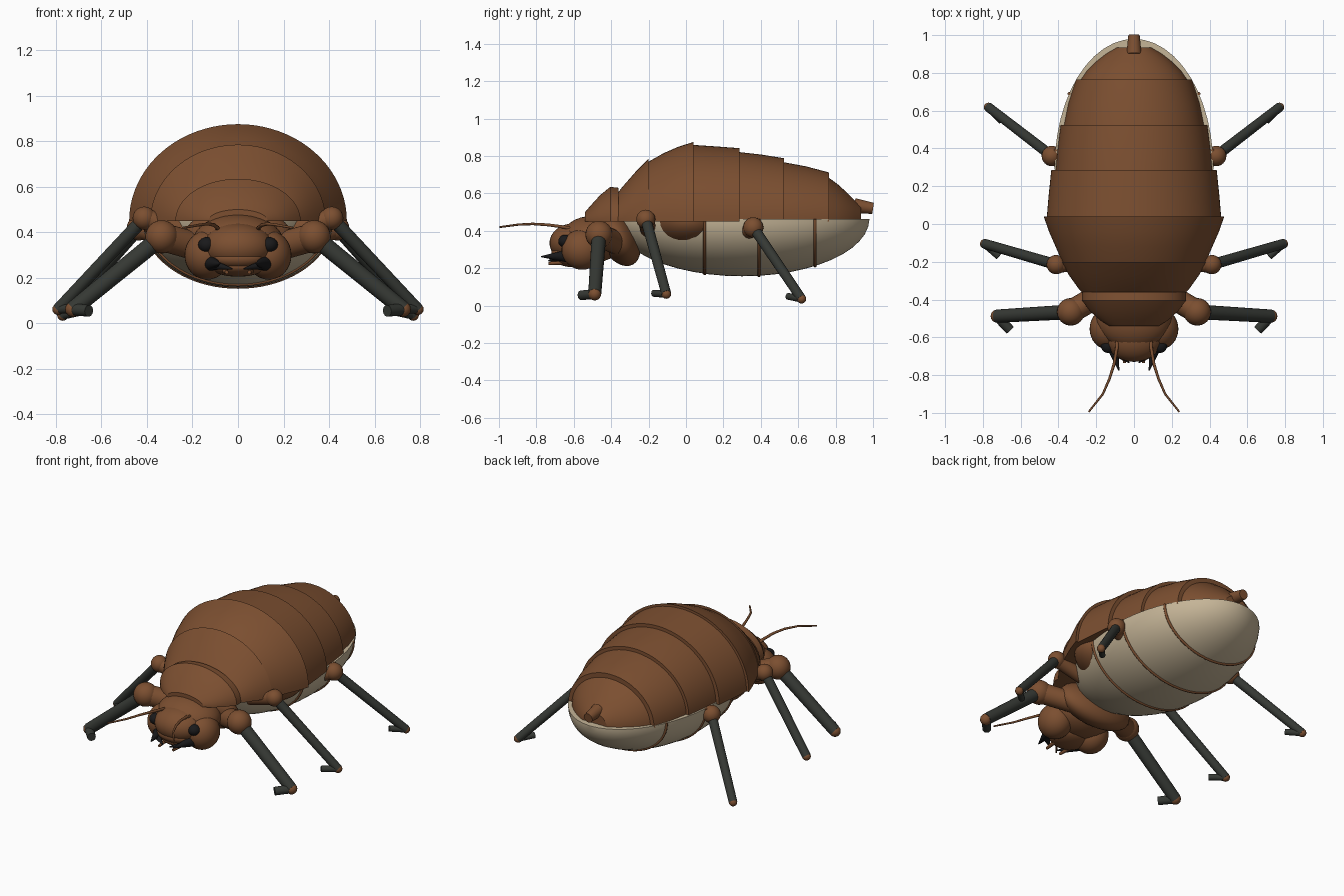
import bpy, math
from mathutils import Vector

if "Cube" in bpy.data.objects:
    bpy.data.objects.remove(bpy.data.objects["Cube"])


def mat(name, c):
    m = bpy.data.materials.new(name)
    m.diffuse_color = (*c, 1)
    m.use_nodes = True
    m.node_tree.nodes["Principled BSDF"].inputs["Base Color"].default_value = m.diffuse_color
    return m


BROWN = mat("brown_shell", (0.20, 0.078, 0.03))
PALE = mat("pale_belly", (0.56, 0.46, 0.31))
DARK = mat("dark_leg", (0.036, 0.04, 0.034))
BLACK = mat("black_eye", (0.01, 0.01, 0.011))


def finish(ob, name, m, angle=40):
    ob.name = name
    ob.data.materials.clear()
    ob.data.materials.append(m)
    bpy.ops.object.select_all(action='DESELECT')
    ob.select_set(True)
    bpy.context.view_layer.objects.active = ob
    bpy.ops.object.shade_smooth_by_angle(angle=math.radians(angle))
    return ob


def mesh_object(name, verts, faces, m, angle=40):
    me = bpy.data.meshes.new(name)
    me.from_pydata(verts, [], faces)
    ob = bpy.data.objects.new(name, me)
    bpy.context.collection.objects.link(ob)
    return finish(ob, name, m, angle)


def ball(name, loc, r, m, tilt=0, seg=32):
    bpy.ops.mesh.primitive_uv_sphere_add(segments=seg, ring_count=seg // 2, location=loc, rotation=(tilt, 0, 0))
    ob = bpy.context.object
    ob.scale = r if isinstance(r, tuple) else (r, r, r)
    return finish(ob, name, m)


def rod(name, a, b, r1, r2, m):
    a, b = Vector(a), Vector(b)
    d = b - a
    bpy.ops.mesh.primitive_cone_add(vertices=20, radius1=r1, radius2=r2, depth=d.length, location=(a + b) / 2)
    ob = bpy.context.object
    ob.rotation_euler = d.to_track_quat('Z', 'Y').to_euler()
    return finish(ob, name, m)


def arch(name, stations, base, m, n=40, sign=1):
    """Loft half ellipses given as (y, half width, height), flat on z = base."""
    verts, faces = [], []
    for y, w, h in stations:
        for i in range(n + 1):
            t = math.pi * i / n
            verts.append((w * math.cos(t), y, base + sign * h * math.sin(t)))
    k = n + 1
    for s in range(len(stations) - 1):
        for i in range(k):
            j = (i + 1) % k
            f = (s * k + i, s * k + j, (s + 1) * k + j, (s + 1) * k + i)
            faces.append(f[::-1] if sign > 0 else f)
    ends = [tuple(range(k)), tuple(range((len(stations) - 1) * k, len(stations) * k))[::-1]]
    faces += [e[::-1] for e in ends] if sign > 0 else ends
    me_faces = [f[::-1] for f in faces]
    return mesh_object(name, verts, me_faces, m, 35)


def wire(name, pts, r, m, taper=False):
    cu = bpy.data.curves.new(name, 'CURVE')
    cu.dimensions = '3D'
    cu.bevel_depth, cu.bevel_resolution, cu.use_fill_caps = r, 3, True
    sp = cu.splines.new('POLY')
    sp.points.add(len(pts) - 1)
    for i, p in enumerate(pts):
        sp.points[i].co = (*p, 1)
        if taper:
            sp.points[i].radius = 1 - 0.5 * i / (len(pts) - 1)
    ob = bpy.data.objects.new(name, cu)
    bpy.context.collection.objects.link(ob)
    cu.materials.append(m)
    return ob


# back plates, front to rear, each stepping down to the next
B = 0.45
plates = {
    "pronotum": [(-0.54, .13, .05), (-0.51, .18, .085), (-0.46, .235, .14), (-0.405, .275, .185), (-0.36, .275, .18)],
    "back_plate_1": [(-0.375, .265, .14), (-0.34, .295, .185), (-0.27, .345, .265), (-0.20, .385, .335)],
    "back_plate_2": [(-0.20, .38, .32), (-0.12, .415, .365), (-0.04, .45, .40), (0.04, .478, .425)],
    "back_plate_3": [(0.03, .462, .41), (0.15, .452, .402), (0.285, .438, .392)],
    "back_plate_4": [(0.275, .415, .372), (0.40, .404, .358), (0.525, .388, .338)],
    "back_plate_5": [(0.515, .372, .318), (0.64, .347, .295), (0.765, .307, .262)],
    "tail_plate": [(0.755, .288, .24), (0.81, .25, .20), (0.86, .20, .155), (0.90, .15, .115), (0.935, .09, .08)],
}
for name, st in plates.items():
    arch(name, st, B, BROWN)

# tail tip
rod("tail_tip", (0, .90, .535), (0, 1.0, .52), .04, .03, BROWN).scale.x = 1.0

# pale belly: lower half of a long ellipsoid, with brown seams
CY, RX, RY, RZ, ZB = 0.30, 0.42, 0.68, 0.305, 0.462
belly = []
for i in range(25):
    a = math.pi * i / 24
    s = max(math.sin(a), 0.02)
    belly.append((CY - RY * math.cos(a), RX * s, RZ * s))
arch("belly", belly, ZB, PALE, sign=-1)
for y in (0.10, 0.39, 0.69):
    s = math.sqrt(1 - ((y - CY) / RY) ** 2)
    pts = [(RX * s * math.cos(t), y, ZB - RZ * s * math.sin(t)) for t in [math.pi * i / 40 for i in range(41)]]
    wire("belly_seam", pts, .008, BROWN)

# thorax bulge at the flanks and throat
ball("thorax_side", (0, 0.02, .455), (.43, .24, .175), BROWN, seg=40)
ball("throat", (0, -0.36, .36), (.25, .10, .16), BROWN, tilt=0.5)

# head
ball("head", (0, -0.50, .355), (.20, .17, .125), BROWN)
ball("face", (0, -0.60, .335), (.155, .13, .105), BROWN)
ball("upper_lip", (0, -0.66, .285), (.11, .06, .045), BROWN)
ball("chin", (0, -0.60, .25), (.12, .10, .045), BROWN)
for sx in (1, -1):
    ball("cheek", (sx * .135, -0.555, .30), (.1, .11, .108), BROWN)
    ball("eye", (sx * .137, -0.645, .345), (.038, .038, .034), BLACK)
    rod("mandible", (sx * .12, -0.63, .265), (sx * .08, -0.775, .262), .035, .003, BLACK)
    rod("mandible_tooth", (sx * .10, -0.68, .255), (sx * .025, -0.735, .24), .02, .003, BLACK)
    rod("palp", (sx * .06, -0.62, .235), (sx * .05, -0.735, .225), .016, .008, BROWN)
    wire("antenna", [(sx * x, y, z) for x, y, z in (
        (.09, -.58, .40), (.09, -.65, .42), (.105, -.74, .432), (.13, -.82, .437),
        (.165, -.90, .433), (.24, -.995, .42))], .010, BROWN, True)

    # legs: hip root, hip ball, hip radius, foot, toe, leg radius
    legs = {
        "front": ((.12, -.34, .32), (.335, -.465, .38), .073, (.725, -.488, .062), (.655, -.562, .055), .039),
        "middle": ((.20, -.20, .40), (.412, -.215, .462), .051, (.79, -.105, .062), (.715, -.172, .066), .029),
        "rear": ((.22, .27, .36), (.435, .36, .418), .054, (.77, .618, .036), (.70, .545, .05), .028),
    }
    for n, (root, hip, hr, foot, toe, r) in legs.items():
        root, hip, foot, toe = [Vector((p[0] * sx, p[1], p[2])) for p in (root, hip, foot, toe)]
        rod(n + "_hip", root, hip, hr * .85, hr * .85, BROWN)
        ball(n + "_hip_joint", hip, hr, BROWN, seg=24)
        rod(n + "_leg", hip, foot, r, r * .9, DARK)
        ball(n + "_ankle", foot, r * .88, BROWN, seg=16)
        rod(n + "_foot", foot, toe, r * .7, r * .65, DARK)
